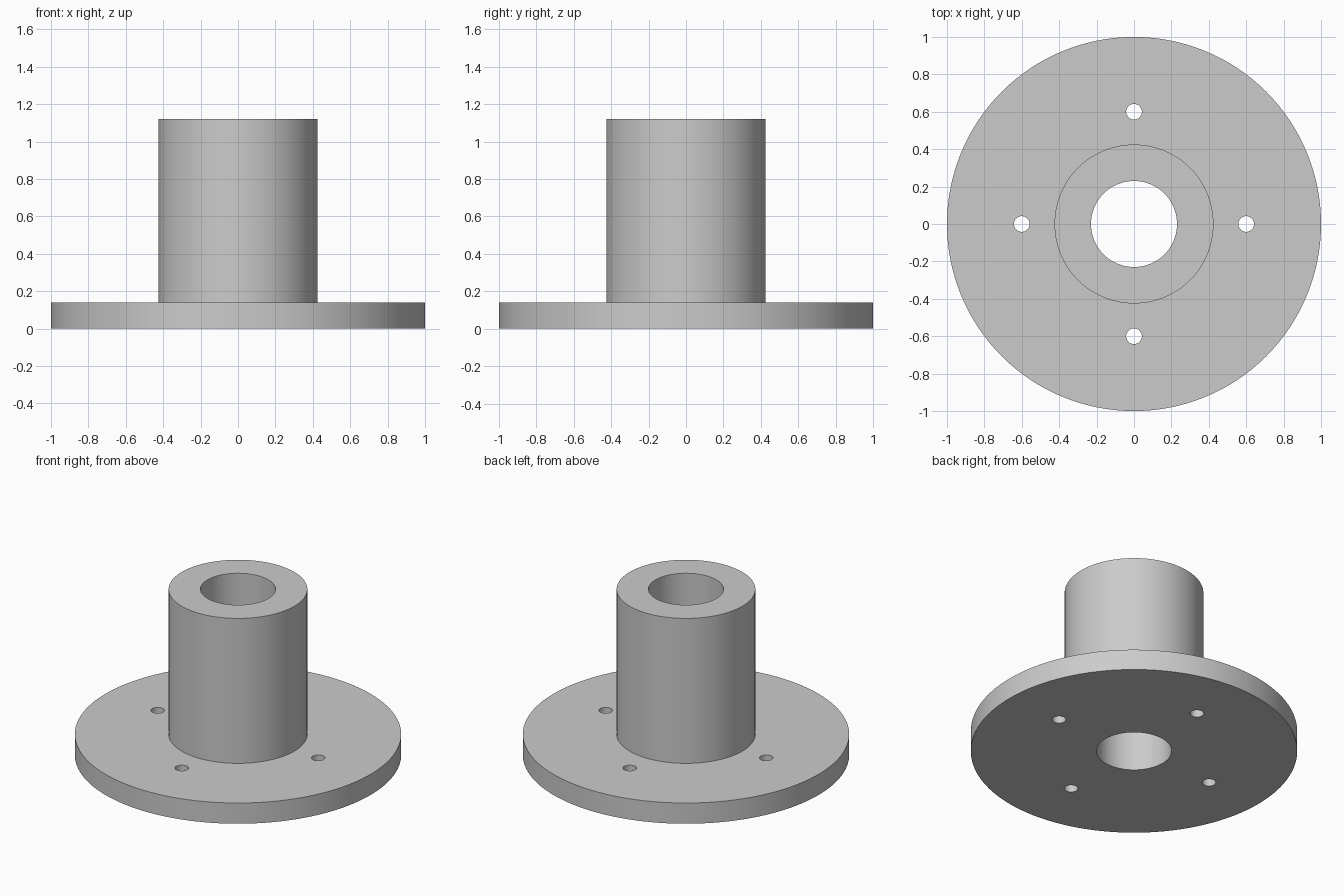
import bpy, bmesh
from math import cos, sin, pi, radians

cube = bpy.data.objects.get("Cube")
if cube:
    bpy.data.objects.remove(cube, do_unlink=True)

FLANGE_R, FLANGE_H = 1.0, 0.14
HUB_R, HUB_TOP = 0.425, 1.12
BORE_R = 0.23
BOLT_R, BOLT_CIRCLE = 0.042, 0.6
SIDES = 128

metal = bpy.data.materials.new("plain_grey")
metal.use_nodes = True
grey = (0.6, 0.6, 0.6, 1)
metal.diffuse_color = grey
metal.node_tree.nodes["Principled BSDF"].inputs["Base Color"].default_value = grey


def lathe(name, profile):
    """Turn a closed (radius, height) profile around z."""
    bm = bmesh.new()
    rings = []
    for i in range(SIDES):
        a = 2 * pi * i / SIDES
        rings.append([bm.verts.new((r * cos(a), r * sin(a), z)) for r, z in profile])
    n = len(profile)
    for i in range(SIDES):
        a, b = rings[i], rings[(i + 1) % SIDES]
        for j in range(n):
            k = (j + 1) % n
            bm.faces.new((a[j], b[j], b[k], a[k]))
    bmesh.ops.recalc_face_normals(bm, faces=bm.faces)
    mesh = bpy.data.meshes.new(name)
    bm.to_mesh(mesh)
    bm.free()
    mesh.materials.append(metal)
    obj = bpy.data.objects.new(name, mesh)
    bpy.context.collection.objects.link(obj)
    return obj


# Flange and bored hub, turned as one solid
flange = lathe("flanged_hub", [
    (BORE_R, 0), (FLANGE_R, 0), (FLANGE_R, FLANGE_H),
    (HUB_R, FLANGE_H), (HUB_R, HUB_TOP), (BORE_R, HUB_TOP)])

# Four bolt holes through the flange
cutters = []
for i in range(4):
    a = i * pi / 2
    bpy.ops.mesh.primitive_cylinder_add(
        vertices=32, radius=BOLT_R, depth=FLANGE_H * 2,
        location=(BOLT_CIRCLE * cos(a), BOLT_CIRCLE * sin(a), FLANGE_H / 2))
    cutter = bpy.context.object
    cutter.name = f"bolt_hole_cutter_{i + 1}"
    cutter.data.materials.append(metal)
    cutter.hide_render = True
    cut = flange.modifiers.new(f"bolt_hole_{i + 1}", "BOOLEAN")
    cut.operation = "DIFFERENCE"
    cut.solver = "EXACT"
    cut.object = cutter
    cutters.append(cutter)

# Apply the cuts, then shade the round walls smooth
bpy.ops.object.select_all(action="DESELECT")
flange.select_set(True)
bpy.context.view_layer.objects.active = flange
for mod in list(flange.modifiers):
    bpy.ops.object.modifier_apply(modifier=mod.name)
for cutter in cutters:
    bpy.data.objects.remove(cutter, do_unlink=True)
bpy.ops.object.shade_smooth_by_angle(angle=radians(30))
